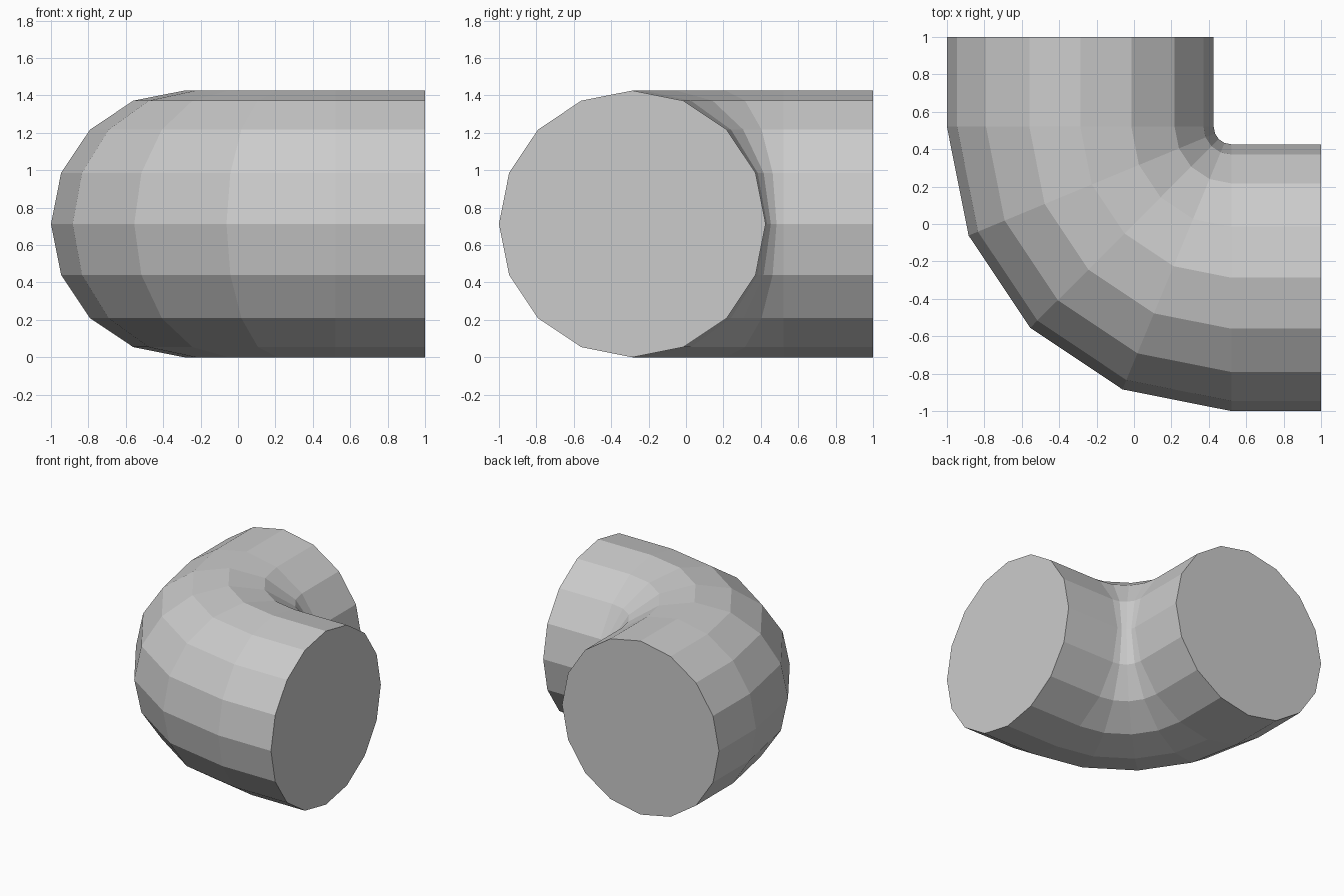
import bpy, bmesh
from math import sin, cos, pi

if "Cube" in bpy.data.objects:
    bpy.data.objects.remove(bpy.data.objects["Cube"])

SIDES = 16        # pipe cross-section
STEPS = 4         # segments in the 90 degree bend
R = 0.713         # pipe radius
PIVOT = 0.52      # bend centre in x and y
BEND = PIVOT + 1 - R   # bend radius of the pipe's centre line

bm = bmesh.new()


def ring(angle, dx=0, dy=0):
    """Cross-section at a bend angle, optionally shifted along a straight end."""
    verts = []
    for i in range(SIDES):
        t = 2 * pi * i / SIDES
        d = BEND + R * cos(t)
        verts.append(bm.verts.new((PIVOT - d * cos(angle) + dx,
                                   PIVOT - d * sin(angle) + dy,
                                   R + R * sin(t))))
    return verts


# straight end, bend, straight end
rings = [ring(0, dy=1 - PIVOT)]
rings += [ring(pi / 2 * k / STEPS) for k in range(STEPS + 1)]
rings += [ring(pi / 2, dx=1 - PIVOT)]

# pipe wall
for a, b in zip(rings, rings[1:]):
    for i in range(SIDES):
        j = (i + 1) % SIDES
        bm.faces.new((a[i], a[j], b[j], b[i]))

# flat end caps
bm.faces.new(rings[0])
bm.faces.new(rings[-1])
bmesh.ops.recalc_face_normals(bm, faces=bm.faces)

mesh = bpy.data.meshes.new("pipe_elbow")
bm.to_mesh(mesh)
bm.free()
bpy.context.collection.objects.link(bpy.data.objects.new("pipe_elbow", mesh))
